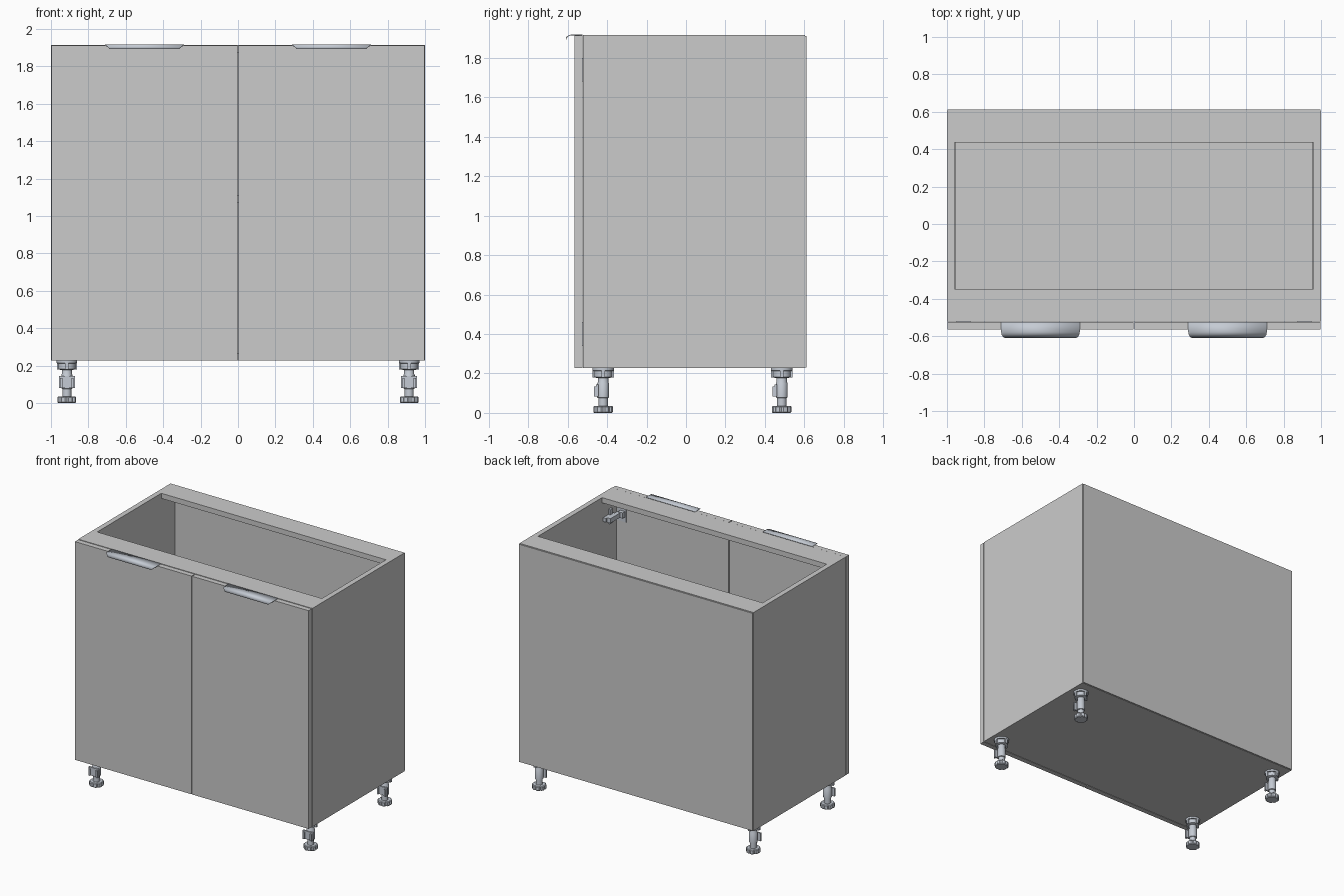
import bpy, bmesh, math

if "Cube" in bpy.data.objects:
    bpy.data.objects.remove(bpy.data.objects["Cube"])

metal = bpy.data.materials.new("brushed_metal")
metal.diffuse_color = (0.56, 0.60, 0.66, 1)
metal.use_nodes = True
metal.node_tree.nodes["Principled BSDF"].inputs["Base Color"].default_value = metal.diffuse_color


def finish(name, bm, mat=None, smooth=False):
    bmesh.ops.recalc_face_normals(bm, faces=bm.faces)
    me = bpy.data.meshes.new(name)
    bm.to_mesh(me)
    bm.free()
    ob = bpy.data.objects.new(name, me)
    bpy.context.collection.objects.link(ob)
    if mat:
        me.materials.append(mat)
    if smooth:
        bpy.ops.object.select_all(action='DESELECT')
        ob.select_set(True)
        bpy.context.view_layer.objects.active = ob
        bpy.ops.object.shade_smooth_by_angle(angle=math.radians(35))
    return ob


def add_box(bm, x, y, z):
    vs = bmesh.ops.create_cube(bm, size=1)["verts"]
    for v in vs:
        for i, (a, b) in enumerate((x, y, z)):
            v.co[i] = a + (v.co[i] + 0.5) * (b - a)


def box(name, x, y, z, mat=None):
    bm = bmesh.new()
    add_box(bm, x, y, z)
    return finish(name, bm, mat)


def add_stack(bm, cx, cy, profile, sides=24, notch=0.0):
    """Closed lathe from (radius, z) pairs; notch cuts gear-like slots around the rim."""
    rings = []
    for r, z in profile:
        ring = []
        for i in range(sides):
            a = 2 * math.pi * i / sides
            rr = r * (1 - notch) if notch and i % 4 == 0 else r
            ring.append(bm.verts.new((cx + rr * math.cos(a), cy + rr * math.sin(a), z)))
        rings.append(ring)
    for lo, hi in zip(rings, rings[1:]):
        for i in range(sides):
            j = (i + 1) % sides
            bm.faces.new((lo[i], lo[j], hi[j], hi[i]))
    bm.faces.new(rings[0])
    bm.faces.new(rings[-1])


# Carcass panels
Z0, Z1, T = 0.228, 1.915, 0.04
YF, YB = -0.521, 0.604
IN = 1 - T
for s, side in ((-1, "left"), (1, "right")):
    box(side + "_side_panel", sorted((s * IN, s)), (YF, YB), (Z0, Z1))
box("bottom_panel", (-IN, IN), (YF, YB), (Z0, Z0 + T))
box("front_top_rail", (-IN, IN), (YF, -0.347), (Z1 - T, Z1))
box("back_top_rail", (-IN, IN), (0.435, YB), (Z1 - T, Z1))
box("shelf", (-IN + 0.002, IN - 0.002), (-0.48, 0.60), (1.07, 1.11))
box("back_panel", (-0.997, 0.997), (YB, 0.612), (Z0 + 0.003, Z1 - 0.004))

# Handle lip: (y, z, half width) from the door top, curling down over the front
lip = [(-0.525, 1.916, 0.21), (-0.578, 1.916, 0.21), (-0.590, 1.914, 0.208),
       (-0.600, 1.909, 0.202), (-0.606, 1.902, 0.194), (-0.608, 1.894, 0.185)]

for s, side in ((-1, "left"), (1, "right")):
    # Door
    box(side + "_door", sorted((s * 0.003, s * 0.998)), (-0.564, -0.525), (Z0, 1.913))

    # Handle
    bm = bmesh.new()
    rows = [[bm.verts.new((s * 0.5 + k * w, y, z)) for k in (-1, 1)] for y, z, w in lip]
    for a, b in zip(rows, rows[1:]):
        bm.faces.new((a[0], a[1], b[1], b[0]))
    handle = finish(side + "_handle", bm, metal, True)
    mod = handle.modifiers.new("thickness", 'SOLIDIFY')
    mod.thickness = 0.004
    mod.offset = 0

    # Hinges: mounting wings on the side panel, arm, and cup flange on the door
    for z, level in ((1.74, "upper"), (0.40, "lower")):
        bm = bmesh.new()
        add_box(bm, sorted((s * 0.945, s * IN)), (-0.455, -0.425), (z - 0.055, z + 0.055))
        add_box(bm, sorted((s * 0.935, s * IN)), (-0.47, -0.36), (z - 0.015, z + 0.015))
        add_box(bm, sorted((s * 0.905, s * 0.935)), (-0.50, -0.37), (z - 0.018, z + 0.018))
        add_box(bm, sorted((s * 0.885, s * 0.925)), (-0.525, -0.49), (z - 0.022, z + 0.022))
        add_box(bm, sorted((s * 0.875, s * 0.95)), (-0.525, -0.519), (z - 0.06, z + 0.06))
        finish(f"{side}_{level}_hinge", bm, metal)

    # Adjustable legs
    for cy, end in ((-0.42, "front"), (0.485, "back")):
        cx = s * 0.915
        bm = bmesh.new()
        # notched screw foot, threaded stem and sleeve
        add_stack(bm, cx, cy, [(0.046, 0), (0.051, 0.005), (0.051, 0.030), (0.046, 0.035)], 32, 0.14)
        add_stack(bm, cx, cy, [(0.024, 0.034), (0.024, 0.075), (0.030, 0.078),
                               (0.030, 0.15), (0.027, 0.155), (0.027, 0.20)])
        # mounting socket with ribs
        add_stack(bm, cx, cy, [(0.036, 0.178), (0.046, 0.182), (0.046, 0.212),
                               (0.055, 0.214), (0.055, Z0)], 32)
        for k in range(4):
            a = k * math.pi / 2
            px, py = cx + 0.045 * math.cos(a), cy + 0.045 * math.sin(a)
            add_box(bm, (px - 0.009, px + 0.009), (py - 0.009, py + 0.009), (0.18, 0.215))
        # plinth clip plate on the front of the sleeve
        add_box(bm, (cx - 0.043, cx + 0.043), (cy - 0.036, cy - 0.024), (0.082, 0.145))
        for k in (-1, 1):
            px = cx + k * 0.030
            add_box(bm, (px - 0.006, px + 0.006), (cy - 0.046, cy - 0.034), (0.082, 0.135))
        finish(f"{side}_{end}_leg", bm, metal, True)
